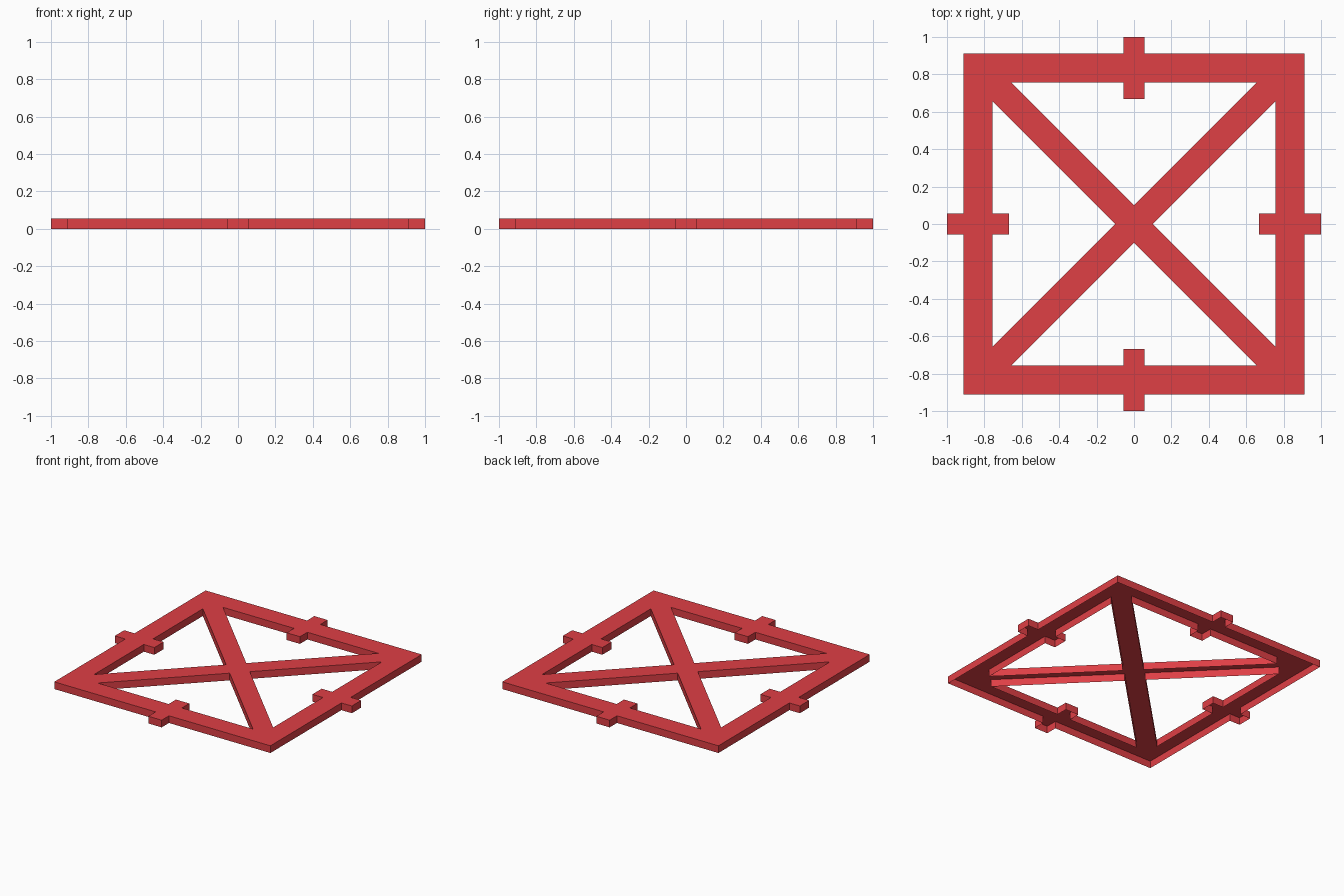
import bpy, bmesh
from mathutils import Matrix
from math import pi

if "Cube" in bpy.data.objects:
    bpy.data.objects.remove(bpy.data.objects["Cube"])

H = 0.055      # plate height
OUT = 0.912    # outer half-size of the square frame
INN = 0.756    # inner half-size of the square frame
BR = 0.10      # half-diagonal of the cross braces
TW = 0.056     # half-width of the tabs
TI = 0.667     # inner end of the tabs

red = bpy.data.materials.new("red")
red.diffuse_color = (0.74, 0.05, 0.06, 1)
red.use_nodes = True
red.node_tree.nodes["Principled BSDF"].inputs["Base Color"].default_value = red.diffuse_color

# One eighth of the outline: half a tab, half a frame side, half a brace
eighth = [(0, 1), (TW, 1), (TW, OUT), (OUT, OUT), (0, 0), (0, BR),
          (INN - BR, INN), (TW, INN), (TW, TI), (0, TI)]

# Top surface: mirror and rotate the eighth
bm = bmesh.new()
for k in range(4):
    rot = Matrix.Rotation(k * pi / 2, 3, 'Z')
    for s in (1, -1):
        vs = [bm.verts.new(rot @ Matrix.Diagonal((s, 1, 1)) @ Matrix.Translation((x, y, H)).translation)
              for x, y in eighth]
        bm.faces.new(vs if s < 0 else vs[::-1])
bmesh.ops.remove_doubles(bm, verts=bm.verts, dist=1e-4)
bm.normal_update()
for f in bm.faces:
    if f.normal.z < 0:
        f.normal_flip()

# Side walls: boundary dropped to the ground, underside left open
rim = [e for e in bm.edges if e.is_boundary]
for e in rim:
    loop = e.link_loops[0]
    a, b = loop.vert, loop.link_loop_next.vert
    low = [bm.verts.new((v.co.x, v.co.y, 0)) for v in (a, b)]
    bm.faces.new((b, a, low[0], low[1]))
bmesh.ops.remove_doubles(bm, verts=bm.verts, dist=1e-4)

me = bpy.data.meshes.new("braced_frame")
bm.to_mesh(me)
bm.free()
me.materials.append(red)
bpy.context.collection.objects.link(bpy.data.objects.new("braced_frame", me))
